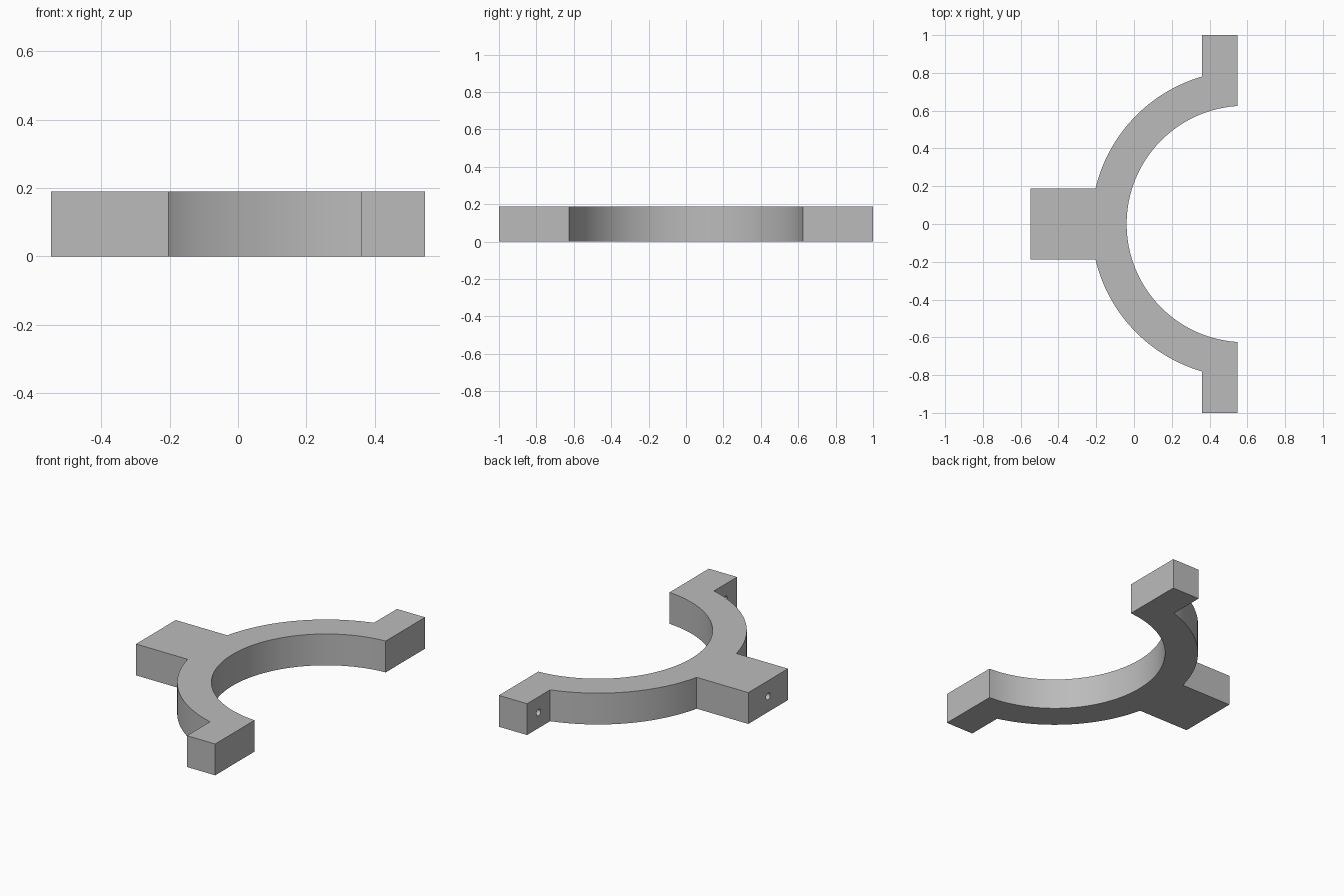
import bpy, bmesh
from math import asin, acos, pi, sin, cos
from mathutils import Matrix

if "Cube" in bpy.data.objects:
    bpy.data.objects.remove(bpy.data.objects["Cube"])

END_X = 0.548            # half length in x
HEIGHT = 0.189
CX, R_IN, R_OUT = 0.587, 0.626, 0.813   # arc centre and radii
BLOCK = 0.189            # half width of the rear block
EAR_X = 0.36             # inner side of the ears
HOLE_R, HOLE_DEPTH = 0.02, 0.1

grey = bpy.data.materials.new("grey")
grey.use_nodes = True
color = (0.5, 0.5, 0.5, 1)
grey.diffuse_color = color
grey.node_tree.nodes["Principled BSDF"].inputs["Base Color"].default_value = color


def arc(radius, start, end, steps):
    """Points on the arc; angles are measured from -x towards +y."""
    return [(CX - radius * cos(a), radius * sin(a))
            for a in (start + (end - start) * i / steps for i in range(steps + 1))]


def make_object(name, bm):
    bmesh.ops.recalc_face_normals(bm, faces=bm.faces)
    mesh = bpy.data.meshes.new(name)
    bm.to_mesh(mesh)
    bm.free()
    mesh.materials.append(grey)
    obj = bpy.data.objects.new(name, mesh)
    bpy.context.collection.objects.link(obj)
    return obj


# Outline of the half with positive y, then its mirror image
block_angle = asin(BLOCK / R_OUT)
ear_angle = acos((CX - EAR_X) / R_OUT)
end_angle = acos((CX - END_X) / R_IN)
outer = [(-END_X, BLOCK)] + arc(R_OUT, block_angle, ear_angle, 32)
outer += [(EAR_X, 1), (END_X, 1)]
inner = arc(R_IN, end_angle, -end_angle, 80)
outline = outer + inner + [(x, -y) for x, y in reversed(outer)]

# Half ring with block and ears
bm = bmesh.new()
base = bm.faces.new([bm.verts.new((x, y, 0)) for x, y in outline])
top = bmesh.ops.extrude_face_region(bm, geom=[base])["geom"]
bmesh.ops.translate(bm, vec=(0, 0, HEIGHT),
                    verts=[v for v in top if isinstance(v, bmesh.types.BMVert)])
bracket = make_object("half_ring_bracket", bm)

# Blind screw holes in the block and both ears
bm = bmesh.new()
ear_y = (1 + R_OUT * sin(ear_angle)) / 2
for x, y in ((-END_X, 0), (EAR_X, ear_y), (EAR_X, -ear_y)):
    bmesh.ops.create_cone(bm, cap_ends=True, segments=20, radius1=HOLE_R,
                          radius2=HOLE_R, depth=2 * HOLE_DEPTH,
                          matrix=Matrix.Translation((x, y, HEIGHT / 2))
                          @ Matrix.Rotation(pi / 2, 4, "Y"))
cutter = make_object("screw_hole_cutter", bm)
cutter.hide_render = True

bpy.ops.object.select_all(action="DESELECT")
bpy.context.view_layer.objects.active = bracket
bracket.select_set(True)
cut = bracket.modifiers.new("screw_holes", "BOOLEAN")
cut.operation, cut.solver, cut.object = "DIFFERENCE", "EXACT", cutter
bpy.ops.object.modifier_apply(modifier=cut.name)
bpy.data.objects.remove(cutter)
bpy.ops.object.shade_smooth_by_angle()
